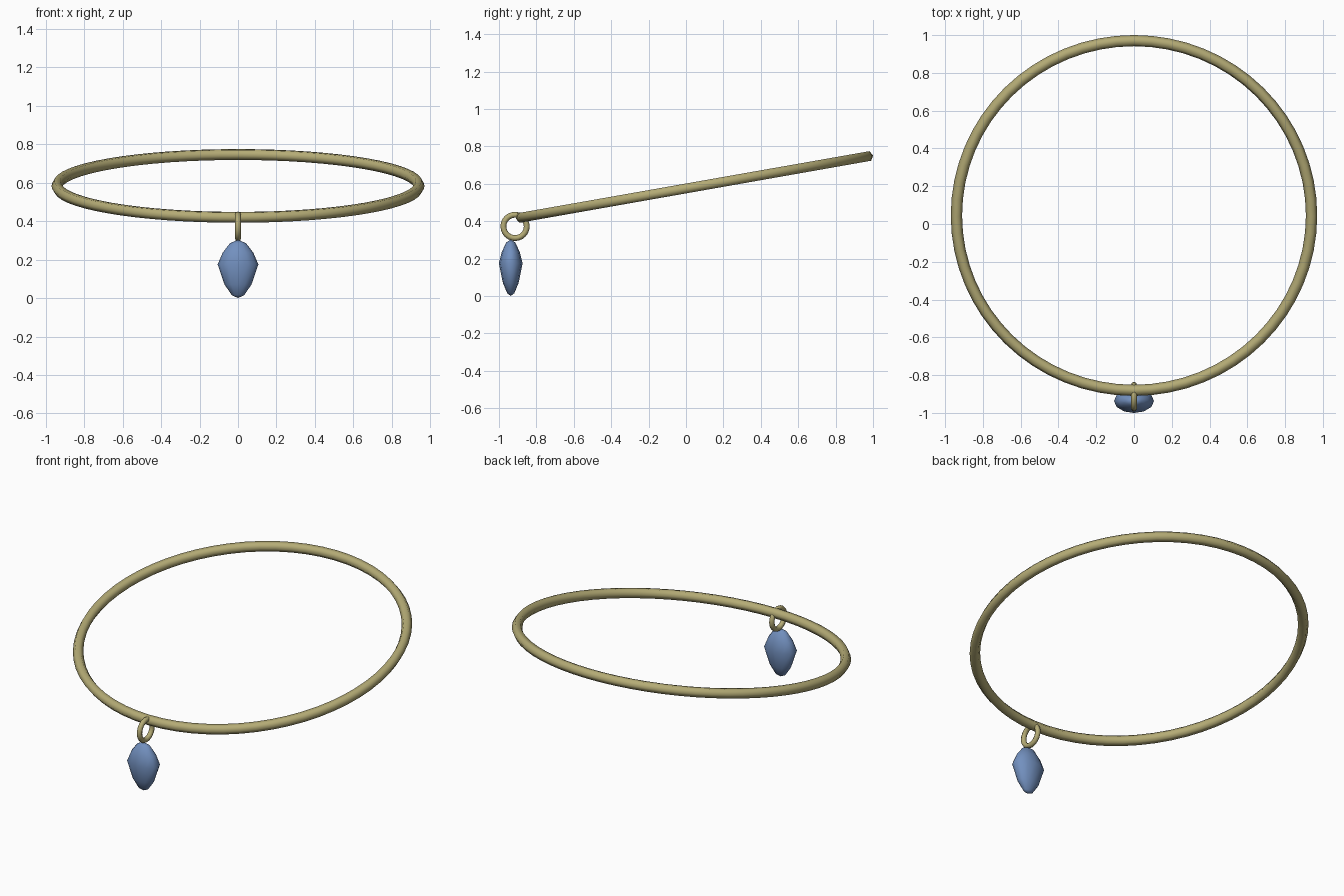
import bpy, bmesh
from math import radians, cos, sin, tau

if "Cube" in bpy.data.objects:
    bpy.data.objects.remove(bpy.data.objects["Cube"])


def material(name, rgb):
    m = bpy.data.materials.new(name)
    m.diffuse_color = (*rgb, 1)
    m.use_nodes = True
    m.node_tree.nodes["Principled BSDF"].inputs["Base Color"].default_value = m.diffuse_color
    return m


gold = material("gold", (0.46, 0.41, 0.18))
blue = material("blue", (0.17, 0.28, 0.52))


def torus(name, loc, rot, major, minor, seg, sides):
    bpy.ops.mesh.primitive_torus_add(
        location=loc, rotation=rot, major_radius=major, minor_radius=minor,
        major_segments=seg, minor_segments=sides)
    ob = bpy.context.object
    ob.name = name
    ob.data.materials.append(gold)
    bpy.ops.object.shade_smooth()


# Large tilted hoop
torus("hoop", (0, 0.045, 0.583), (radians(10), 0, 0), 0.94, 0.03, 64, 6)

# Small link ring, standing in the side plane
torus("link_ring", (0, -0.914, 0.372), (0, radians(90), 0), 0.0625, 0.0155, 24, 8)

# Flattened faceted bead: (radius, height) profile lathed around z
profile = [(0.032, 0.015), (0.07, 0.07), (0.106, 0.175),
           (0.08, 0.235), (0.042, 0.285)]
SIDES, FLATTEN = 12, 0.6
bm = bmesh.new()
rings = [[bm.verts.new((r * cos(tau * i / SIDES), FLATTEN * r * sin(tau * i / SIDES), z))
          for i in range(SIDES)] for r, z in profile]
bottom, top = bm.verts.new((0, 0, 0)), bm.verts.new((0, 0, 0.303))
for i in range(SIDES):
    j = (i + 1) % SIDES
    for a, b in zip(rings, rings[1:]):
        bm.faces.new((a[i], a[j], b[j], b[i]))
    bm.faces.new((bottom, rings[0][j], rings[0][i]))
    bm.faces.new((rings[-1][i], rings[-1][j], top))
mesh = bpy.data.meshes.new("pendant_bead")
bm.to_mesh(mesh)
bm.free()
mesh.materials.append(blue)
mesh.shade_smooth()
bead = bpy.data.objects.new("pendant_bead", mesh)
bead.location = (0, -0.937, 0)
bpy.context.collection.objects.link(bead)
